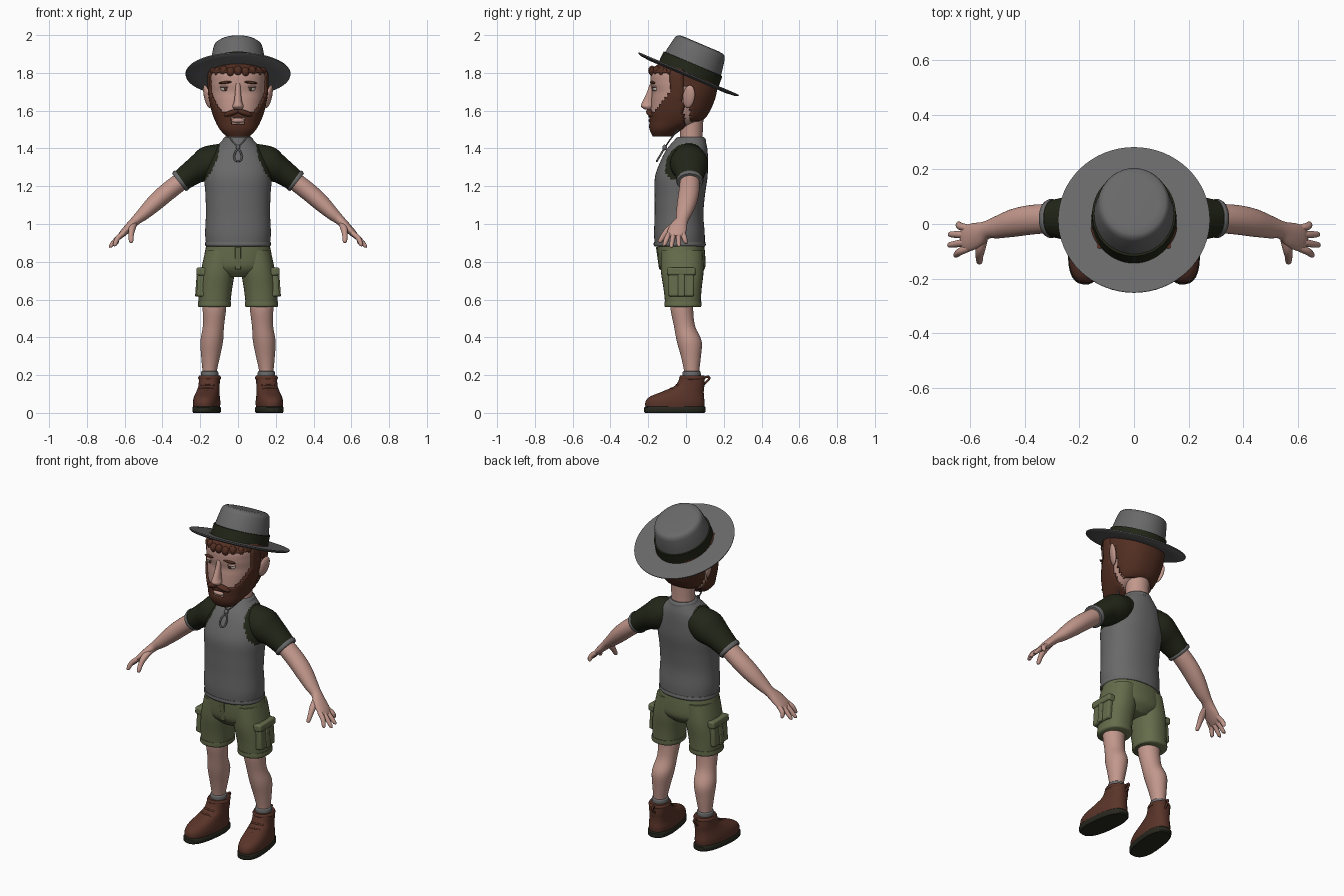
import bpy, bmesh, math
from mathutils import Matrix, Vector

if "Cube" in bpy.data.objects:
    bpy.data.objects.remove(bpy.data.objects["Cube"])


def material(name, r, g, b):
    m = bpy.data.materials.new(name)
    m.use_nodes = True
    m.diffuse_color = (r, g, b, 1)
    node = next(n for n in m.node_tree.nodes if n.type == "BSDF_PRINCIPLED")
    node.inputs["Base Color"].default_value = (r, g, b, 1)
    node.inputs["Roughness"].default_value = 0.8
    return m


SKIN = material("skin", .54, .31, .26)
HAIR = material("brown hair", .085, .028, .016)
GREY = material("grey cloth", .14, .14, .14)
DARK = material("dark olive", .016, .019, .009)
OLIVE = material("olive shorts", .13, .15, .07)
LEATHER = material("boot leather", .10, .034, .022)
SOLE = material("sole", .02, .02, .013)
WHITE = material("eye white", .6, .55, .5)
IRIS = material("iris", .06, .03, .02)


def finish(name, bm, mats, mirror=False, bevel=0, thick=0):
    """Turn a bmesh into a smooth object, optionally mirrored across x."""
    bmesh.ops.recalc_face_normals(bm, faces=bm.faces)
    me = bpy.data.meshes.new(name)
    bm.to_mesh(me)
    bm.free()
    for m in mats:
        me.materials.append(m)
    ob = bpy.data.objects.new(name, me)
    bpy.context.collection.objects.link(ob)
    bpy.ops.object.select_all(action="DESELECT")
    ob.select_set(True)
    bpy.context.view_layer.objects.active = ob
    bpy.ops.object.shade_smooth_by_angle(angle=math.radians(42))
    if thick:
        mod = ob.modifiers.new("thickness", "SOLIDIFY")
        mod.thickness, mod.offset = thick, -1
    if bevel:
        mod = ob.modifiers.new("bevel", "BEVEL")
        mod.width, mod.segments = bevel, 3
    if mirror:
        ob.modifiers.new("mirror", "MIRROR")
    return ob


def dense(st, n):
    """Smoothly interpolate stations, n steps between each pair."""
    out = []
    for i in range(len(st) - 1):
        a, b, c, d = st[max(i - 1, 0)], st[i], st[i + 1], st[min(i + 2, len(st) - 1)]
        for k in range(n):
            t = k / n
            out.append([q + .5 * t * (r - p + t * (2 * p - 5 * q + 4 * r - s + t * (3 * (q - r) + s - p)))
                        for p, q, r, s in zip(a, b, c, d)])
    return out + [list(st[-1])]


def loft(name, stations, mats, level=True, segs=32, steps=4, power=2, matrix=None,
         rule=None, keep=None, **kw):
    """Skin rings given as (x, y, z, half width, half depth)."""
    st = dense(stations, steps)
    bm, rings = bmesh.new(), []
    for i, (x, y, z, ra, rb) in enumerate(st):
        u, v = Vector((1, 0, 0)), Vector((0, 1, 0))
        if not level:
            t = (Vector(st[min(i + 1, len(st) - 1)][:3]) - Vector(st[max(i - 1, 0)][:3])).normalized()
            v = (v - t * t.y).normalized()
            u = v.cross(t)
        ring = []
        for k in range(segs):
            w = 2 * math.pi * k / segs
            c, s = (math.copysign(abs(f) ** (2 / power), f) for f in (math.cos(w), math.sin(w)))
            ring.append(bm.verts.new(Vector((x, y, z)) + u * ra * c + v * rb * s))
        rings.append(ring)
    for p, q in zip(rings, rings[1:]):
        for k in range(segs):
            j = (k + 1) % segs
            bm.faces.new((p[k], p[j], q[j], q[k]))
    bm.faces.new(rings[0])
    bm.faces.new(rings[-1])
    if rule:
        for f in bm.faces:
            f.material_index = rule(f.calc_center_median())
    if keep:
        bad = [f for f in bm.faces if not keep(f.calc_center_median())]
        bmesh.ops.delete(bm, geom=bad, context="FACES")
    if matrix:
        bm.transform(matrix)
    return finish(name, bm, mats if isinstance(mats, list) else [mats], **kw)


def place(loc, scale, rot):
    turn = [Matrix.Rotation(math.radians(a), 4, ax) for a, ax in zip(rot, "XYZ")]
    return Matrix.Translation(loc) @ turn[2] @ turn[1] @ turn[0] @ Matrix.Diagonal((*scale, 1))


def ball(name, loc, scale, mat, rot=(0, 0, 0), mirror=True):
    bm = bmesh.new()
    bmesh.ops.create_uvsphere(bm, u_segments=24, v_segments=14, radius=1, matrix=place(loc, scale, rot))
    return finish(name, bm, [mat], mirror)


def box(name, loc, size, mat, rot=(0, 0, 0), mirror=True, bevel=.01):
    bm = bmesh.new()
    bmesh.ops.create_cube(bm, size=1, matrix=place(loc, size, rot))
    return finish(name, bm, [mat], mirror, bevel)


def cord(name, points, radius, mat, closed=False):
    cu = bpy.data.curves.new(name, "CURVE")
    cu.dimensions, cu.bevel_depth, cu.bevel_resolution, cu.resolution_u = "3D", radius, 2, 6
    sp = cu.splines.new("NURBS")
    sp.points.add(len(points) - 1)
    for p, co in zip(sp.points, points):
        p.co = (*co, 1)
    sp.order_u, sp.use_cyclic_u, sp.use_endpoint_u = 3, closed, not closed
    cu.materials.append(mat)
    bpy.context.collection.objects.link(bpy.data.objects.new(name, cu))


# Hat, built upright then tipped back
tilt = Matrix.Translation((0, .01, 1.783)) @ Matrix.Rotation(math.radians(-23), 4, "X")


def lathe(name, profile, mat, stretch):
    loft(name, [(0, 0, z, r, r * stretch) for r, z in profile], mat, segs=64, steps=1, matrix=tilt)


lathe("hat_brim", [(.14, 0), (.21, -.005), (.265, .001), (.277, .008), (.278, .014), (.265, .015), (.14, .01)], GREY, 1.04)
lathe("hat_crown", [(.15, 0), (.149, .05), (.14, .11), (.132, .155), (.126, .172), (.115, .181), (.09, .184), (.001, .184)], GREY, 1.1)
lathe("hat_band", [(.15, .008), (.156, .009), (.153, .07), (.146, .071)], DARK, 1.1)

# Head, with beard and hair as thicker shells over the same shape
HEAD = [(1.475, -.165, -.08, .05), (1.50, -.182, -.03, .085), (1.55, -.186, .08, .112),
        (1.60, -.186, .12, .13), (1.66, -.183, .145, .143), (1.70, -.18, .155, .148),
        (1.75, -.187, .16, .15), (1.81, -.18, .155, .145), (1.86, -.12, .14, .10)]


def skull(name, grow, mat, **kw):
    st = [(0, (f + b) / 2, z, w + grow, (b - f) / 2 + grow) for z, f, b, w in HEAD]
    st[0] = (*st[0][:2], st[0][2] - grow, *st[0][3:])
    loft(name, st, mat, segs=72, steps=7, power=2.3, **kw)


def bearded(c):
    mouth = abs(c.x) < .036 and 1.53 < c.z < 1.565 and c.y < -.1
    cheek = 1.59 + max(0, c.y + .17) * 1.3
    return c.y < -.012 and not mouth and (c.z < cheek or c.y > -.085)


def haired(c):
    return c.z > 1.8 or (c.y > .025 and c.z > 1.54) or (c.y > -.03 and c.z > 1.73)


skull("head", 0, SKIN)
skull("beard", .011, HAIR, keep=bearded, thick=.014)
skull("hair", .008, HAIR, keep=haired, thick=.012)
for i in range(9):
    a = math.radians(-90 + (i - 4) * 16)
    ball("fringe_curl", (.14 * math.cos(a), -.012 + .168 * math.sin(a), 1.812 - .006 * (i % 2)),
         (.022, .02, .026), HAIR, mirror=False)
loft("neck", [(0, .03, 1.37, .075, .066), (0, .028, 1.46, .066, .06), (0, .03, 1.6, .07, .065)], SKIN)
loft("nose", [(0, -.178, 1.745, .012, .012), (0, -.19, 1.69, .016, .02), (0, -.2, 1.645, .022, .032),
              (0, -.205, 1.622, .03, .033), (0, -.198, 1.605, .018, .018)], SKIN)
ball("ear", (.163, .015, 1.675), (.014, .033, .062), SKIN, (-12, 10, -20))
ball("eye", (.066, -.158, 1.715), (.026, .018, .013), WHITE)
ball("iris", (.066, -.174, 1.715), (.009, .004, .010), IRIS)
ball("eyelid", (.066, -.16, 1.726), (.03, .02, .007), SKIN)
ball("eyebrow", (.068, -.177, 1.749), (.036, .011, .007), HAIR, (0, 6, 14))
ball("moustache", (.034, -.19, 1.588), (.044, .019, .015), HAIR, (0, 18, 14))
ball("lower_lip", (0, -.183, 1.548), (.034, .016, .013), SKIN, mirror=False)

# Shirt with raglan sleeves
loft("shirt_body", [(0, -.033, .885, .168, .132), (0, -.035, .95, .174, .134), (0, -.037, 1.05, .17, .129),
                    (0, -.033, 1.15, .172, .133), (0, -.025, 1.25, .178, .139), (0, -.01, 1.33, .165, .126),
                    (0, .004, 1.39, .132, .11), (0, .016, 1.43, .095, .09), (0, .022, 1.452, .074, .076)],
     [GREY, DARK], segs=96, steps=6, power=2.2,
     rule=lambda c: int(c.z > 1.23 and abs(c.x) > .095 + 1.8 * (1.44 - c.z) ** 2))
loft("shirt_hem", [(0, -.033, .882, .169, .133), (0, -.033, .89, .175, .138), (0, -.034, .905, .173, .136)], GREY, power=2.2)
loft("shirt_collar", [(0, .022, 1.435, .084, .084), (0, .024, 1.45, .08, .08), (0, .025, 1.46, .07, .07)], GREY)
loft("sleeve", [(.07, .015, 1.36, .07, .08), (.145, .016, 1.327, .09, .1), (.19, .018, 1.302, .082, .097),
                (.235, .02, 1.277, .068, .083), (.303, .02, 1.228, .058, .067)], DARK, level=False, mirror=True)
loft("sleeve_cuff", [(.297, .02, 1.233, .061, .07), (.304, .02, 1.228, .063, .072), (.313, .02, 1.221, .058, .067)],
     GREY, level=False, mirror=True)

# Arms and hands
loft("arm", [(.25, .02, 1.265, .045, .05), (.31, .02, 1.22, .048, .053), (.38, .015, 1.165, .048, .054),
             (.44, .004, 1.112, .045, .051), (.5, -.012, 1.055, .035, .041), (.54, -.022, 1.02, .026, .033),
             (.575, -.04, .985, .023, .046), (.61, -.052, .95, .018, .049), (.628, -.054, .93, .012, .042)],
     SKIN, level=False, mirror=True)
tips = [(.642, .0, .895), (.672, -.038, .882), (.674, -.077, .877), (.652, -.114, .884)]
for i, (x, y, z) in enumerate(tips):
    ky = -.016 - .024 * i
    mid = (.637, (y + ky) / 2, .925)
    loft("finger", [(.605, ky, .952, .013, .013), (*mid, .0135, .0135), (x, y, z + .006, .010, .010),
                    (x + .002, y, z, .003, .003)], SKIN, level=False, segs=14, mirror=True)
loft("thumb", [(.55, -.045, 1.0, .017, .017), (.562, -.09, .972, .018, .018), (.566, -.118, .94, .014, .014),
               (.566, -.138, .908, .011, .011), (.566, -.142, .9, .003, .003)], SKIN, level=False, segs=16, mirror=True)

# Drawstring under the chin
for s in (1, -1):
    cord("chin_string", [(s * .075, -.04, 1.5), (s * .045, -.085, 1.45), (0, -.108, 1.41)], .004, GREY)
ball("string_toggle", (0, -.113, 1.405), (.012, .012, .015), GREY, mirror=False)
cord("string_loop", [(0, -.113, 1.405), (.022, -.135, 1.365), (.018, -.152, 1.338), (0, -.156, 1.33),
                     (-.018, -.152, 1.338), (-.022, -.135, 1.365)], .005, GREY, closed=True)

# Cargo shorts
loft("shorts_seat", [(0, -.03, .915, .162, .123), (0, -.024, .83, .178, .126), (0, -.02, .765, .165, .12),
                     (0, -.02, .72, .09, .08)], OLIVE, power=2.2)
loft("shorts_leg", [(.088, -.022, .86, .085, .112), (.106, -.02, .75, .09, .113), (.12, -.018, .65, .088, .1),
                    (.125, -.016, .565, .083, .093)], OLIVE, power=2.3, mirror=True)
loft("shorts_hem", [(.125, -.016, .56, .082, .092), (.125, -.016, .568, .088, .098), (.124, -.016, .59, .087, .098)],
     OLIVE, power=2.3, mirror=True)
box("cargo_pocket", (.188, -.025, .683), (.056, .135, .135), OLIVE, (0, -4, 0))
box("pocket_flap", (.188, -.025, .748), (.064, .15, .042), OLIVE, (0, -4, 0))
box("pocket_pleat", (.192, -.025, .675), (.062, .035, .12), OLIVE, (0, -4, 0), bevel=.005)
box("fly_seam", (0, -.143, .82), (.03, .016, .12), OLIVE, (8, 0, 0), False, .004)

# Legs, socks and boots
loft("leg", [(.125, -.018, .62, .064, .062), (.125, -.022, .55, .062, .06), (.13, -.008, .46, .056, .056),
             (.139, .017, .38, .06, .066), (.145, .026, .3, .05, .053), (.15, .03, .22, .038, .04),
             (.15, .03, .17, .038, .04)], SKIN, mirror=True)
loft("sock", [(.15, .03, .16, .045, .047), (.15, .03, .212, .046, .048), (.15, .03, .221, .04, .042)], GREY, mirror=True)
turn = Matrix.Translation((.15, .03, 0)) @ Matrix.Rotation(math.radians(7), 4, "Z") @ Matrix.Translation((-.15, -.03, 0))
loft("boot", [(.155, -.06, .02, .066, .155), (.155, -.06, .055, .069, .158), (.155, -.05, .085, .065, .145),
              (.153, -.014, .115, .059, .108), (.152, .02, .145, .055, .077), (.151, .033, .19, .055, .064)],
     LEATHER, power=2.4, matrix=turn, mirror=True)
loft("boot_collar", [(.151, .033, .175, .056, .065), (.151, .033, .185, .061, .07), (.151, .033, .197, .055, .064)],
     LEATHER, matrix=turn, mirror=True)
loft("boot_sole", [(.155, -.06, 0, .066, .158), (.155, -.06, .006, .071, .164), (.155, -.06, .028, .071, .164),
                   (.155, -.06, .034, .066, .158)], SOLE, power=2.5, steps=1, matrix=turn, mirror=True)
for s in (1, -1):
    flip = Matrix.Diagonal((s, 1, 1, 1)) @ turn
    for y, z in ((-.118, .118), (-.088, .133), (-.06, .15), (-.036, .174)):
        cord("lace", [flip @ Vector((.152 + dx, y + abs(dx) * .5, z - abs(dx) * .2)) for dx in (-.036, 0, .036)], .006, HAIR)
    cord("pull_loop", [flip @ Vector((.15, y, z)) for y, z in
                       ((.092, .15), (.11, .165), (.128, .185), (.115, .195), (.096, .185))], .006, LEATHER)
